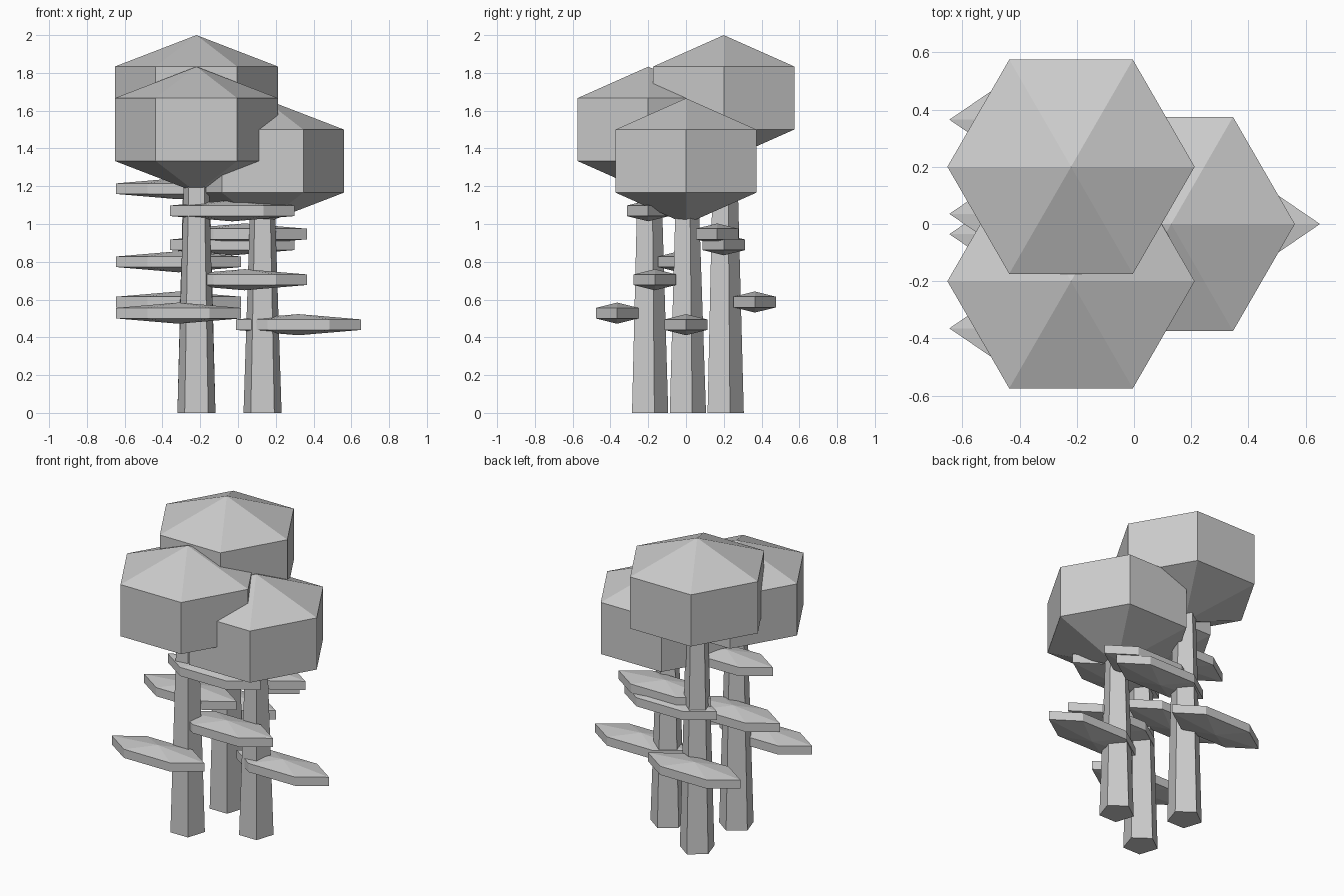
import bpy
import bmesh
from math import sin, cos, pi, radians
from mathutils import Vector

cube = bpy.data.objects.get("Cube")
if cube:
    bpy.data.objects.remove(cube, do_unlink=True)

grey = bpy.data.materials.new("plain grey")
grey.use_nodes = True
colour = (0.6, 0.6, 0.6, 1)
grey.diffuse_color = colour
grey.node_tree.nodes["Principled BSDF"].inputs["Base Color"].default_value = colour


def ring(bm, sides, rx, ry, z, start):
    angles = [start + 2 * pi * i / sides for i in range(sides)]
    return [bm.verts.new((rx * cos(a), ry * sin(a), z)) for a in angles]


def bridge(bm, low, high):
    for i in range(len(low)):
        j = (i + 1) % len(low)
        bm.faces.new((low[i], low[j], high[j], high[i]))


def finish(bm, name, location):
    bmesh.ops.recalc_face_normals(bm, faces=bm.faces[:])
    mesh = bpy.data.meshes.new(name)
    bm.to_mesh(mesh)
    bm.free()
    mesh.materials.append(grey)
    obj = bpy.data.objects.new(name, mesh)
    obj.location = location
    bpy.context.collection.objects.link(obj)


def foliage(name, center, rx, ry, half):
    """Six-sided drum with a shallow pyramid above and below."""
    bm = bmesh.new()
    low = ring(bm, 6, rx, ry, -half / 2, 0)
    high = ring(bm, 6, rx, ry, half / 2, 0)
    bridge(bm, low, high)
    for loop, z in ((low, -half), (high, half)):
        tip = bm.verts.new((0, 0, z))
        for i in range(6):
            bm.faces.new((loop[i], loop[(i + 1) % 6], tip))
    finish(bm, name, center)


def trunk(name, base, height):
    """Tapered five-sided trunk."""
    bm = bmesh.new()
    low = ring(bm, 5, 0.106, 0.106, 0, pi / 2)
    high = ring(bm, 5, 0.066, 0.066, height, pi / 2)
    bridge(bm, low, high)
    bm.faces.new(low)
    bm.faces.new(high)
    finish(bm, name, base)


# Name, trunk position, crown centre height, heights of the three leaf pads
trees = (
    ("back_tree", (-0.22, 0.2), 1.667, (0.89, 0.587, 1.187)),
    ("front_tree", (-0.22, -0.2), 1.5, (1.07, 0.80, 0.528)),
    ("left_tree", (0.13, 0), 1.333, (0.467, 0.947, 0.705)),
)

for name, (x, y), crown_z, pad_heights in trees:
    trunk(name + "_trunk", (x, y, 0), crown_z - 0.15)
    foliage(name + "_crown", (x, y, crown_z), 0.432, 0.432, 0.333)
    # Long leaf pads spaced evenly around the trunk
    for i, z in enumerate(pad_heights):
        a = radians(120 * i)
        center = Vector((x + 0.19 * cos(a), y + 0.19 * sin(a), z))
        foliage(f"{name}_leaf_pad_{i + 1}", center, 0.33, 0.13, 0.056)
